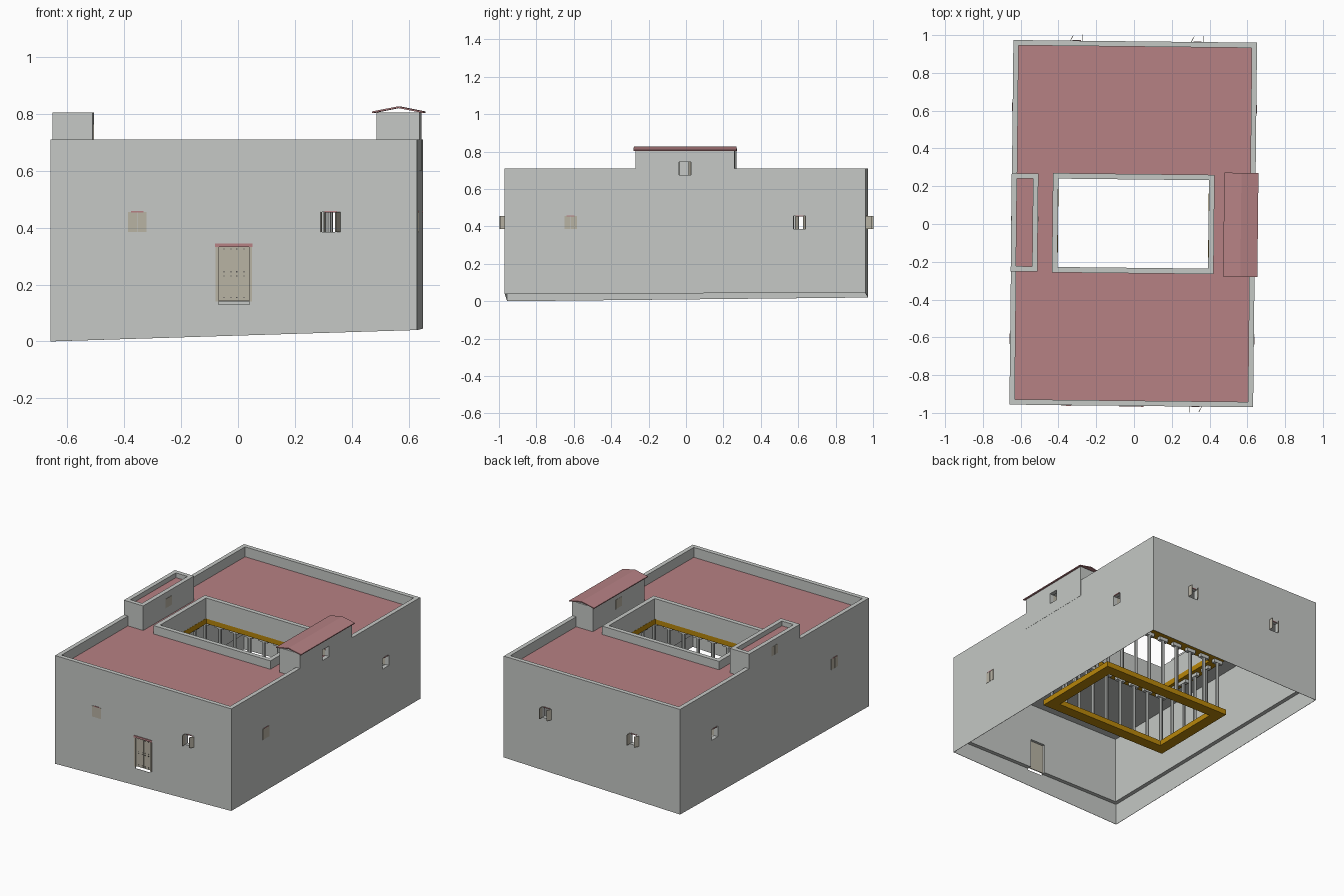
import bpy, bmesh, math
from mathutils import Matrix, Vector

if "Cube" in bpy.data.objects:
    bpy.data.objects.remove(bpy.data.objects["Cube"])

HX, HY, T, TOP, ROOF = 0.645, 0.965, 0.028, 0.71, 0.645
TURN = Matrix.Translation((-0.004, 0.002, 0)) @ Matrix.Rotation(math.radians(-0.62), 4, 'Z')

def mat(name, r, g, b):
    m = bpy.data.materials.new(name)
    m.diffuse_color = (r, g, b, 1)
    m.use_nodes = True
    m.node_tree.nodes["Principled BSDF"].inputs["Base Color"].default_value = m.diffuse_color
    return m

GREY = mat("grey_plaster", 0.56, 0.58, 0.56)
PINK = mat("pink_roof", 0.47, 0.22, 0.23)
GOLD = mat("golden_wood", 0.479, 0.238, 0.003)
BEIGE = mat("beige_wood", 0.48, 0.45, 0.37)
DARK = mat("dark_iron", 0.08, 0.08, 0.08)

def finish(name, bm, *mats):
    bmesh.ops.recalc_face_normals(bm, faces=bm.faces)
    me = bpy.data.meshes.new(name)
    bm.to_mesh(me)
    bm.free()
    for m in mats:
        me.materials.append(m)
    ob = bpy.data.objects.new(name, me)
    bpy.context.collection.objects.link(ob)
    return ob

def add_box(bm, x0, x1, y0, y1, z0, z1, pre=Matrix()):
    m = Matrix.Translation(((x0 + x1) / 2, (y0 + y1) / 2, (z0 + z1) / 2)) @ \
        Matrix.Diagonal((x1 - x0, y1 - y0, z1 - z0, 1))
    bmesh.ops.create_cube(bm, size=1, matrix=pre @ m)

def boxes(name, m, items, pre=Matrix()):
    bm = bmesh.new()
    for b in items:
        add_box(bm, *b, pre)
    return finish(name, bm, m)

def loft(name, rings, *mats):
    """Closed band through a cycle of rectangular rings (x0, x1, y0, y1, four z)."""
    bm = bmesh.new()
    vs = []
    for x0, x1, y0, y1, z in rings:
        z = z if isinstance(z, tuple) else (z,) * 4
        pts = [(x0, y0), (x1, y0), (x1, y1), (x0, y1)]
        vs.append([bm.verts.new((p[0], p[1], h)) for p, h in zip(pts, z)])
    for a, b in zip(vs, vs[1:] + vs[:1]):
        for i in range(4):
            j = (i + 1) % 4
            bm.faces.new((a[i], a[j], b[j], b[i]))
    return finish(name, bm, *mats)

def frame(name, m, x0, x1, y0, y1, z0, z1, t):
    o, n = (x0, x1, y0, y1), (x0 + t, x1 - t, y0 + t, y1 - t)
    return loft(name, [(*o, z1), (*o, z0), (*n, z0), (*n, z1)], m)

# local frame of a wall: x along it, -y outward, origin on the outer face
def side(name):
    ang, d = {"front": (0, HY), "right": (90, HX), "back": (180, HY), "left": (270, HX),
              "right_inner": (270, -0.495), "left_inner": (90, -0.505)}[name]
    return Matrix.Rotation(math.radians(ang), 4, 'Z') @ Matrix.Translation((0, -d, 0))

def cut(ob, cutters):
    bm = bmesh.new()
    for s, u, w, z0, z1 in cutters:
        add_box(bm, u - w, u + w, -0.03, 0.06, z0, z1, side(s))
    c = finish("opening_cutter", bm)
    c.hide_render = True
    mod = ob.modifiers.new("openings", 'BOOLEAN')
    mod.object, mod.operation, mod.solver = c, 'DIFFERENCE', 'EXACT'
    bpy.context.view_layer.objects.active = ob
    bpy.ops.object.modifier_apply(modifier=mod.name)
    bpy.data.objects.remove(c)

# outer walls: thin skirt down to the sloping ground, thick wall above
slope = (0.0, 0.04, 0.045, 0.02)
def rect(i, z):
    return (-HX + i, HX - i, -HY + i, HY - i, z)
walls = loft("outer_walls", [rect(0, TOP), rect(0, slope), rect(0.002, slope),
                             rect(0.002, 0.14), rect(T, 0.14), rect(T, TOP)], GREY)

# windows: side, position along the wall, centre height, style
W, H = 0.033, 0.035
windows = [("front", -0.34, 0.42, "closed"), ("front", 0.34, 0.42, "out"),
           ("back", -0.33, 0.42, "out"), ("back", 0.31, 0.42, "out"),
           ("right", 0.612, 0.42, "in"), ("right", -0.612, 0.42, "closed"),
           ("left", -0.612, 0.42, "in"), ("left", 0.612, 0.42, "closed"),
           ("right", 0.0, 0.71, "in"), ("left", 0.0, 0.735, "closed"),
           ("right_inner", 0.0, 0.735, "closed"), ("left_inner", 0.0, 0.735, "closed")]
opened = [(s, u, W, z - H, z + H) for s, u, z, k in windows if k != "closed"]
cut(walls, [o for o in opened if o[3] < 0.6] + [("front", 0, 0.055, 0.13, 0.335),
                                                ("right", 0, W, 0.675, 0.745)])

for n, (s, u, z, kind) in enumerate(windows):
    if kind == "closed":
        h = H if z < 0.6 else 0.03
        boxes(f"closed_window_{n}", BEIGE, [(u - W, u - 0.001, -0.002, 0.004, z - h, z + h),
                                            (u + 0.001, u + W, -0.002, 0.004, z - h, z + h)], side(s))
    else:
        # two leaves swung out, or in
        for sgn, ang in ((1, 88), (-1, 62)):
            turn = -ang * sgn if kind == "out" else ang * sgn
            y = 0 if kind == "out" else T
            pre = side(s) @ Matrix.Translation((u - W * sgn, y, z)) @ Matrix.Rotation(math.radians(turn), 4, 'Z')
            a, b = sorted((0, 0.032 * sgn))
            boxes(f"shutter_{n}_{'left' if sgn > 0 else 'right'}", BEIGE,
                  [(a, b, -0.0015, 0.0015, -H, H)], pre)
    if z < 0.6:
        boxes(f"window_lintel_{n}", PINK, [(u - 0.022, u + 0.022, -0.003, 0.004, z + H - 0.002, z + H + 0.003)], side(s))

# front door
F = side("front")
boxes("door_leaves", BEIGE, [(-0.055, -0.0005, 0.006, 0.012, 0.142, 0.335),
                             (0.0005, 0.055, 0.006, 0.012, 0.142, 0.335)], F)
boxes("door_surround", BEIGE, [(-0.064, -0.053, -0.002, 0.003, 0.14, 0.333),
                               (0.053, 0.064, -0.002, 0.003, 0.14, 0.333)], F)
boxes("door_lintel", PINK, [(-0.066, 0.066, -0.004, 0.01, 0.332, 0.345)], F)
boxes("door_studs", DARK, [(x - 0.002, x + 0.002, 0.003, 0.007, z - 0.002, z + 0.002)
                           for x in (-0.035, -0.01, 0.01, 0.035) for z in (0.155, 0.23, 0.245, 0.325)], F)

# flat roof with courtyard hole: pink on top, plaster below
o, c = (-HX + T, HX - T, -HY + T, HY - T), (-0.40, 0.40, -0.235, 0.235)
roof = loft("flat_roof", [(*o, ROOF), (*o, 0.58), (*c, 0.58), (*c, ROOF)], GREY, PINK)
for p in roof.data.polygons:
    p.material_index = 1 if p.normal.z > 0.9 else 0
frame("courtyard_parapet", GREY, -0.428, 0.428, -0.263, 0.263, 0.565, 0.70, 0.029)

# courtyard gallery: golden frames, columns and brackets
frame("lower_beam_frame", GOLD, -0.47, 0.47, -0.31, 0.31, 0.145, 0.18, 0.072)
frame("upper_beam_frame", GOLD, -0.47, 0.47, -0.31, 0.31, 0.53, 0.566, 0.072)
cx, cy = 0.432, 0.272
spots = [(-cx + 2 * cx * i / 8, s * cy, 0) for i in range(9) for s in (-1, 1)]
spots += [(s * cx, -cy + 2 * cy * i / 5, 1) for i in range(1, 5) for s in (-1, 1)]
bm = bmesh.new()
for x, y, _ in spots:
    bmesh.ops.create_cone(bm, cap_ends=True, segments=8, radius1=0.011, radius2=0.011, depth=0.33,
                          matrix=Matrix.Translation((x, y, 0.345)))
finish("gallery_columns", bm, GREY)
caps = []
for x, y, along in spots:
    a, b = (0.012, 0.032) if along else (0.032, 0.012)
    caps.append((x - a, x + a, y - b, y + b, 0.508, 0.53))
    caps.append((x - 0.015, x + 0.015, y - 0.015, y + 0.015, 0.18, 0.192))
boxes("column_brackets", GREY, caps)

# right turret with gabled roof
rt = frame("right_turret", GREY, 0.495, HX + 0.001, -0.265, 0.265, 0.60, 0.806, T)
cut(rt, [("right", 0, W, 0.675, 0.745)])
bm = bmesh.new()
prof = [(0.479, 0.803), (0.57, 0.821), (0.66, 0.803), (0.66, 0.809), (0.57, 0.827), (0.479, 0.809)]
face = bm.faces.new([bm.verts.new((x, -0.275, z)) for x, z in prof])
ext = bmesh.ops.extrude_face_region(bm, geom=[face])
bmesh.ops.translate(bm, vec=(0, 0.55, 0), verts=[v for v in ext['geom'] if isinstance(v, bmesh.types.BMVert)])
finish("gabled_turret_roof", bm, PINK)
# gable infill under the roof
boxes("turret_ceiling", GREY, [(0.50, 0.64, -0.262, 0.262, 0.795, 0.806)])

# left turret, open topped with a sunken pink roof
frame("left_turret", GREY, -HX - 0.001, -0.505, -0.26, 0.26, 0.60, 0.806, T)
boxes("left_turret_roof", PINK, [(-0.62, -0.53, -0.235, 0.235, 0.765, 0.775)])

# the whole house stands slightly turned
for ob in bpy.data.objects:
    ob.data.transform(TURN)
